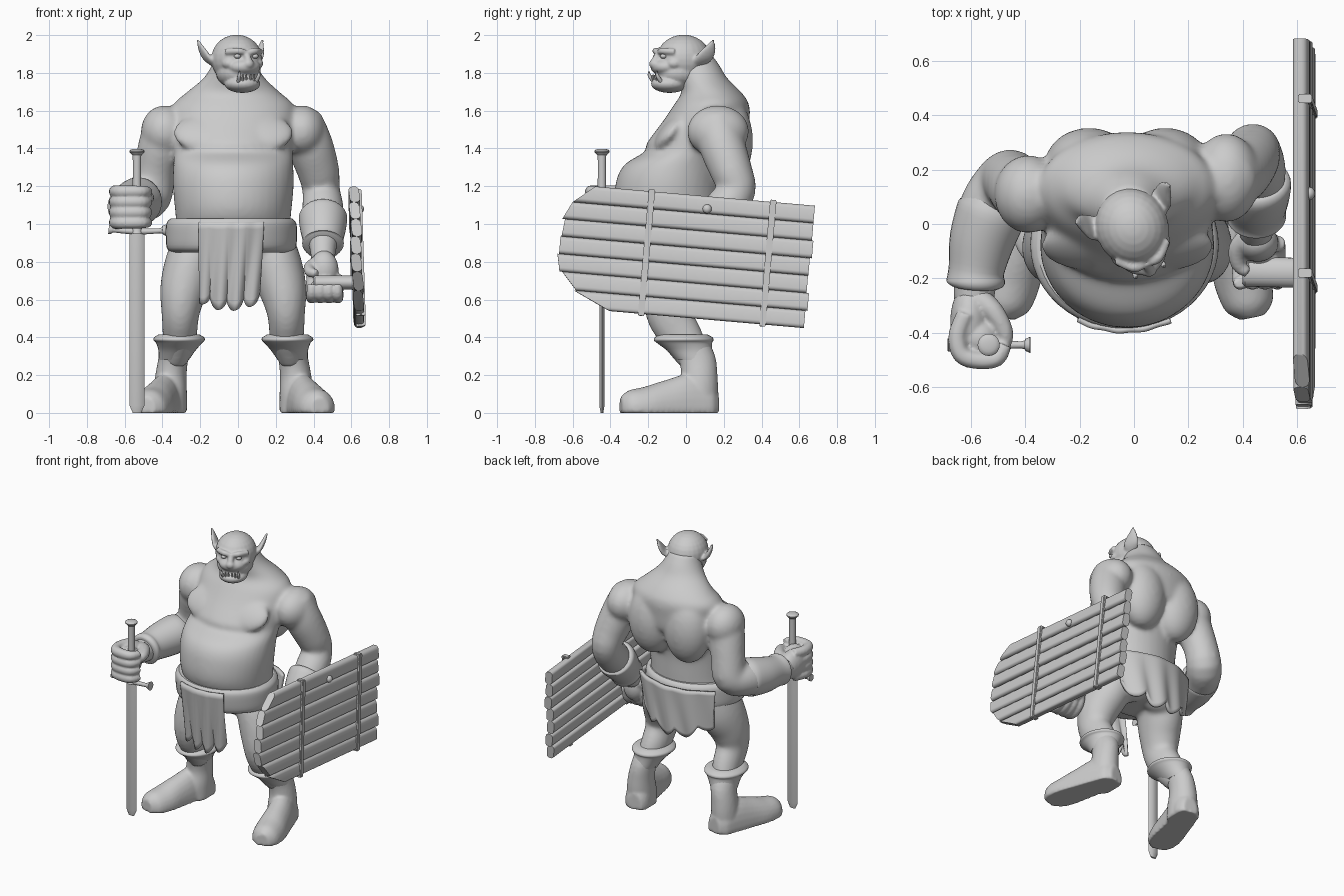
import bpy, bmesh, math, random
from mathutils import Vector, Matrix

random.seed(4)
if "Cube" in bpy.data.objects:
    bpy.data.objects.remove(bpy.data.objects["Cube"])

grey = bpy.data.materials.new("plain_grey")
grey.use_nodes = True
grey.diffuse_color = (0.6, 0.6, 0.6, 1)
grey.node_tree.nodes["Principled BSDF"].inputs["Base Color"].default_value = (0.6, 0.6, 0.6, 1)
MID = -0.025          # body's own centre line
X, Y, Z = Vector((1, 0, 0)), Vector((0, 1, 0)), Vector((0, 0, 1))


def finish(bm, name, voxel=None, smooth=5, matrix=None):
    """Turn a bmesh into an object, optionally fused and softened."""
    bmesh.ops.recalc_face_normals(bm, faces=bm.faces)
    for f in bm.faces:
        f.smooth = True
    for e in bm.edges:
        if len(e.link_faces) == 2 and e.calc_face_angle() > 0.7:
            e.smooth = False
    me = bpy.data.meshes.new(name)
    bm.to_mesh(me)
    bm.free()
    me.materials.append(grey)
    ob = bpy.data.objects.new(name, me)
    bpy.context.collection.objects.link(ob)
    if matrix:
        ob.matrix_world = matrix
    if voxel:
        rm = ob.modifiers.new("fuse", "REMESH")
        rm.mode = "VOXEL"
        rm.voxel_size = voxel
        rm.use_smooth_shade = True
        sm = ob.modifiers.new("soften", "SMOOTH")
        sm.factor, sm.iterations = 0.5, smooth
    return ob


def spline(rings, n):
    """Pass a smooth curve through the rings."""
    out = []
    for i in range(len(rings) - 1):
        p0, p1, p2, p3 = (rings[min(max(i + k, 0), len(rings) - 1)] for k in (-1, 0, 1, 2))
        for j in range(n):
            t = j / n
            out.append([b + 0.5 * t * (c - a + t * (2 * a - 5 * b + 4 * c - d + t * (3 * (b - c) + d - a)))
                        for a, b, c, d in zip(p0, p1, p2, p3)])
    return out + [list(rings[-1])]


def tube(bm, rings, flat=False, ref=X, seg=24, n=4):
    """Loft ellipses (x, y, z, radius[, second radius]) along a path."""
    rings = spline([r if len(r) == 5 else (*r, r[3]) for r in rings], n)
    loops = []
    for i, (x, y, z, a, b) in enumerate(rings):
        q, p = rings[min(i + 1, len(rings) - 1)], rings[max(i - 1, 0)]
        t = Z if flat else (Vector(q[:3]) - Vector(p[:3])).normalized()
        side = (ref - t * ref.dot(t)).normalized()
        up = t.cross(side)
        angles = [math.tau * k / seg for k in range(seg)]
        loops.append([bm.verts.new(Vector((x, y, z)) + side * a * math.cos(w) + up * b * math.sin(w))
                      for w in angles])
    for l0, l1 in zip(loops, loops[1:]):
        for k in range(seg):
            bm.faces.new((l0[k], l0[k - 1], l1[k - 1], l1[k]))
    bm.faces.new(loops[0])
    bm.faces.new(loops[-1])


def blob(bm, centre, radii, tilt=0):
    m = (Matrix.Translation(centre) @ Matrix.Rotation(math.radians(tilt), 4, "X")
         @ Matrix.Diagonal((*radii, 1)))
    bmesh.ops.create_uvsphere(bm, u_segments=24, v_segments=14, radius=1, matrix=m)


def box(bm, centre, size):
    m = Matrix.Translation(centre) @ Matrix.Diagonal((*size, 1))
    return bmesh.ops.create_cube(bm, size=1, matrix=m)["verts"]


def sided(s, rings):
    return [(MID + s * r[0], *r[1:]) for r in rings]


# Body: torso, muscles, thighs and arms fused into one skin
body = bmesh.new()
tube(body, [(MID, 0, .76, .2, .15), (MID, -.03, .88, .29, .22), (MID, -.085, 1.04, .305, .285),
            (MID, -.085, 1.2, .32, .29), (MID, -.05, 1.31, .318, .28), (MID, .02, 1.385, .315, .235),
            (MID, .055, 1.425, .32, .265), (MID, .105, 1.54, .33, .23), (MID, .135, 1.63, .32, .2),
            (MID, .135, 1.695, .25, .16), (-.02, .09, 1.77, .165, .13), (-.02, .06, 1.84, .12, .118),
            (-.02, .035, 1.9, .1, .1)], flat=True, seg=40)
for s in (-1, 1):
    blob(body, (MID + s * .12, -.08, 1.482), (.2, .055, .13), -40)    # chest
    blob(body, (MID + s * .14, .215, 1.44), (.165, .14, .24))         # back muscle
    blob(body, (MID + s * .13, .07, .86), (.15, .125, .14))           # buttock
    blob(body, (MID + s * .365, .14 + s * .03, 1.49), (.125, .165 - .01 * (1 - s), .138))  # shoulder
    tube(body, sided(s, [(.17, 0, .92, .14, .16), (.225, -.04, .78, .14, .17), (.265, -.085, .64, .125, .14),
                         (.28, -.09, .52, .1, .12), (.285, -.02, .4, .09, .11), (.31, .05, .28, .07, .085)]))
tube(body, [(.33, .16, 1.55, .115), (.38, .19, 1.42, .122), (.425, .24, 1.28, .112), (.44, .27, 1.18, .1),
            (.45, .2, 1.08, .11), (.45, .1, .98, .095), (.45, 0, .86, .07), (.45, -.04, .8, .065)])
tube(body, [(-.36, .11, 1.55, .115), (-.405, .12, 1.42, .122), (-.44, .15, 1.28, .112), (-.465, .155, 1.15, .115),
            (-.53, .06, 1.12, .115), (-.575, -.08, 1.1, .1), (-.585, -.22, 1.09, .08), (-.59, -.3, 1.09, .075)])
finish(body, "body", .013, 14)

# Head, turned towards its left
turn = Matrix.Translation((-.02, .02, 0)) @ Matrix.Rotation(math.radians(22), 4, "Z")
head = bmesh.new()
blob(head, (0, -.035, 1.872), (.134, .147, .13))
blob(head, (0, -.06, 1.8), (.118, .13, .085))
blob(head, (0, -.135, 1.832), (.09, .083, .048))
blob(head, (0, -.115, 1.742), (.095, .1, .048))
blob(head, (0, -.2, 1.848), (.03, .03, .027))
tube(head, [(0, -.17, 1.91, .018), (0, -.195, 1.87, .02), (0, -.205, 1.845, .02)])
for s in (-1, 1):
    tube(head, [(s * .01, -.178, 1.908, .015), (s * .05, -.174, 1.916, .018), (s * .1, -.125, 1.912, .016)], ref=Z)
    blob(head, (s * .08, -.115, 1.85), (.035, .045, .03))
    blob(head, (s * .028, -.192, 1.842), (.018, .02, .016))
    tube(head, [(s * .09, -.01, 1.84, .035, .025), (s * .14, .02, 1.875, .048, .018),
                (s * .165, .045, 1.92, .038, .014), (s * .185, .06, 1.975, .006, .006)], ref=Y)
finish(head, "head", .007, 4, turn)

eyes, teeth = bmesh.new(), bmesh.new()
for s in (-1, 1):
    blob(eyes, (s * .05, -.17, 1.888), (.018, .018, .013))
    tube(teeth, [(s * .05, -.185, 1.755, .011), (s * .056, -.208, 1.785, .009), (s * .055, -.21, 1.81, .002)], seg=10)
    for k in (.012, .032):
        tube(teeth, [(s * k, -.195, 1.76, .008), (s * k, -.203, 1.79, .004)], seg=8, n=1)
finish(eyes, "eyes", matrix=turn)
finish(teeth, "tusks_and_teeth", matrix=turn)

# Right fist, closed round the sword grip
hand = bmesh.new()
blob(hand, (-.605, -.36, 1.09), (.072, .14, .1))
blob(hand, (-.57, -.42, 1.09), (.085, .085, .1))
for k in range(4):
    z = 1.172 - k * .055
    tube(hand, [(-.62, -.33, z, .033), (-.65, -.41, z, .034), (-.635, -.48, z, .034), (-.575, -.502, z, .033),
                (-.505, -.495, z, .031), (-.475, -.445, z, .026)], ref=Z, seg=12)
tube(hand, [(-.58, -.27, 1.12, .045), (-.52, -.32, 1.14, .04), (-.475, -.4, 1.14, .032),
            (-.48, -.46, 1.13, .022)], ref=Z, seg=12)
finish(hand, "right_hand", .008, 5)

# Left hand, closed round the shield grip
hand = bmesh.new()
blob(hand, (.455, -.07, .755), (.078, .07, .105))
blob(hand, (.46, -.14, .66), (.08, .07, .06))
for k in range(4):
    x = .39 + k * .046
    tube(hand, [(x, -.07, .73, .03), (x, -.09, .65, .031), (x, -.15, .61, .031), (x, -.21, .63, .029),
                (x, -.215, .68, .024)], seg=12)
tube(hand, [(.42, -.04, .8, .035), (.38, -.09, .77, .033), (.385, -.15, .745, .028), (.42, -.18, .74, .02)],
     ref=Z, seg=12)
finish(hand, "left_hand", .008, 5)

# Wrist guards
cuff = bmesh.new()
tube(cuff, [(-.52, .06, 1.12, .11), (-.525, .045, 1.12, .128), (-.56, -.06, 1.105, .12), (-.58, -.17, 1.095, .103),
            (-.583, -.215, 1.092, .108), (-.584, -.23, 1.09, .09)], seg=32)
finish(cuff, "right_wrist_guard")
cuff = bmesh.new()
tube(cuff, [(.45, .165, 1.05, .11), (.45, .15, 1.035, .128), (.45, .1, .98, .122), (.45, .05, .92, .108),
            (.45, .03, .895, .11), (.45, .02, .885, .095)], seg=32)
finish(cuff, "left_wrist_guard")

# Boots with flared tops
for s, side in ((-1, "right"), (1, "left")):
    boot = bmesh.new()
    tube(boot, sided(s, [(.295, 0, .4, .09, .11), (.315, .055, .3, .08, .1), (.33, .07, .2, .083, .097),
                         (.335, .06, .1, .09, .11), (.335, .055, -.02, .09, .108)]), flat=True)
    tube(boot, sided(s, [(.315, .17, .03, .05, .08), (.325, .12, .03, .085, .15), (.36, .02, .03, .09, .18),
                         (.395, -.1, .03, .098, .145), (.425, -.21, .025, .105, .115), (.45, -.3, .025, .09, .095),
                         (.46, -.345, .025, .045, .06)]))
    for v in boot.verts:
        v.co.z = max(v.co.z, 0)
    finish(boot, side + "_boot", .01, 4)
    top = bmesh.new()
    tube(top, sided(s, [(.315, .05, .28, .08, .1), (.298, .02, .33, .098, .12), (.287, -.008, .37, .122, .146),
                        (.287, -.012, .385, .136, .158), (.287, -.012, .4, .132, .152),
                        (.287, -.015, .415, .108, .128)]), flat=True, seg=32)
    finish(top, side + "_boot_cuff")

# Waist wrap and ragged cloths
belt = bmesh.new()
tube(belt, [(-.035, -.065, .85, .315, .27), (-.035, -.07, .875, .342, .3), (-.035, -.075, .95, .347, .31),
            (-.035, -.078, 1.005, .343, .308), (-.035, -.08, 1.03, .32, .29)], flat=True, seg=48)
finish(belt, "waist_wrap")


def cloth(name, half, top, y0, y1, bend, hem, rise):
    bm, cols, rows = bmesh.new(), 60, 12
    grid = []
    for j in range(rows + 1):
        f = j / rows
        row = []
        for i in range(cols + 1):
            u = 2 * i / cols - 1
            x = u * half * (1 - .1 * f)
            low = hem + rise * u * u - .07 * abs(math.sin(5.5 * u + .6)) ** .7
            y = y0 + (y1 - y0) * f + bend * x * x + .01 * (.2 + f) * math.sin(11 * u + 2 * f)
            row.append(bm.verts.new((-.035 + x - .01 * f, y, top + (low - top) * f)))
        grid.append(row)
    for r0, r1 in zip(grid, grid[1:]):
        for i in range(cols):
            bm.faces.new((r0[i], r0[i + 1], r1[i + 1], r1[i]))
    ob = finish(bm, name)
    thick = ob.modifiers.new("thickness", "SOLIDIFY")
    thick.thickness, thick.offset = .02, 0


cloth("front_cloth", .17, 1.01, -.392, -.32, 1.3, .61, .04)
cloth("back_cloth", .3, 1.0, .25, .225, -1.2, .71, .09)

# Sword
blade = bmesh.new()
tube(blade, [(-.535, -.445, 0, .022, .008), (-.535, -.445, .04, .04, .016), (-.535, -.445, .96, .04, .016)],
     flat=True, seg=6, n=1)
finish(blade, "sword_blade")
hilt = bmesh.new()
tube(hilt, [(-.685, -.445, .972, .024), (-.665, -.445, .97, .022), (-.655, -.445, .968, .013),
            (-.535, -.445, .96, .017), (-.415, -.445, .964, .013), (-.4, -.445, .966, .022),
            (-.382, -.445, .967, .03)], ref=Z, seg=16, n=2)
tube(hilt, [(-.535, -.445, .95, .03), (-.535, -.445, 1.0, .024), (-.535, -.445, 1.33, .022),
            (-.535, -.445, 1.365, .026), (-.535, -.445, 1.38, .04), (-.535, -.445, 1.392, .037),
            (-.535, -.445, 1.398, .015)], flat=True, seg=20, n=2)
finish(hilt, "sword_hilt")

# Shield: seven planks with a rounded front, straps, stud and grip
place = (Matrix.Translation((.625, 0, .83)) @ Matrix.Rotation(math.radians(-5), 4, "X")
         @ Matrix.Rotation(math.radians(-1.8), 4, "Y"))
planks, high, back = bmesh.new(), .093, .66
for k in range(7):
    v0 = (3 - k) * high
    verts = box(planks, (random.uniform(-.004, .004), 0, v0), (.054, 2, high))
    end, tail = random.uniform(-.01, .01), back + random.uniform(-.012, .01)
    for v in verts:
        t = v.co.z / (3.5 * high)
        v.co.y = tail if v.co.y > 0 else -.672 + (.17 if t > 0 else .3) * abs(t) ** 3.2 + end
        v.co.x += .006 if v.co.z < v0 else -.003
edges = [e for e in planks.edges if abs(e.verts[0].co.y - e.verts[1].co.y) > .5]
bmesh.ops.bevel(planks, geom=edges, offset=.022, segments=4, affect="EDGES", profile=.5)
finish(planks, "shield_planks", matrix=place)

straps = bmesh.new()
for u in (-.21, .435):
    box(straps, (.031, u, 0), (.018, .034, .665))
    for e in (-1, 1):
        box(straps, (.014, u, e * .329), (.05, .034, .014))
bmesh.ops.bevel(straps, geom=straps.edges[:], offset=.004, segments=2, affect="EDGES")
finish(straps, "shield_straps", matrix=place)

stud = bmesh.new()
blob(stud, (.028, .09, .258), (.022, .024, .024))
finish(stud, "shield_stud", matrix=place)

grip = bmesh.new()
tube(grip, [(.4, -.175, .69, .03, .045), (.41, -.175, .69, .038, .055), (.61, -.18, .69, .038, .055)], ref=Z, n=1)
finish(grip, "shield_grip")
